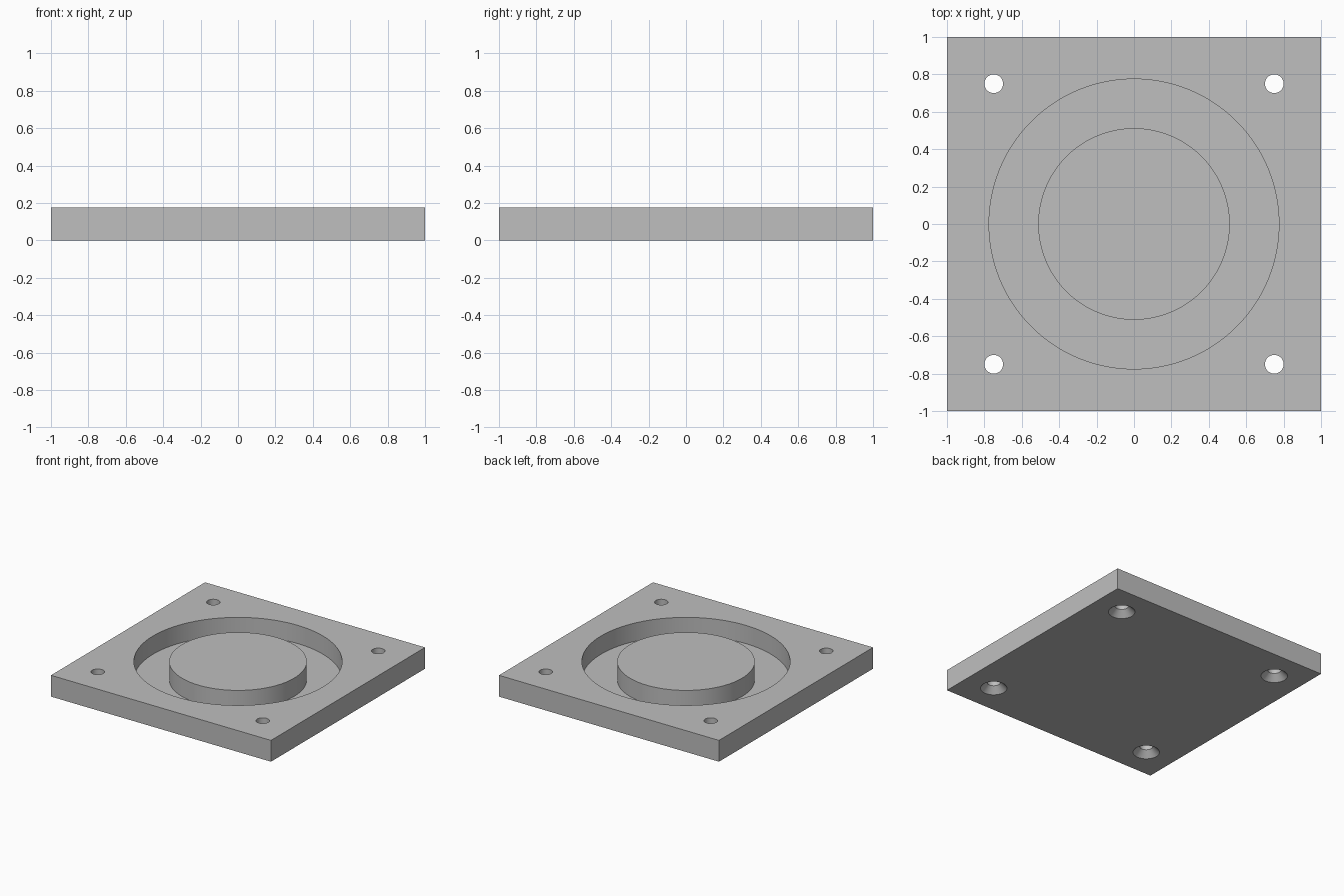
import bpy
import bmesh
import math

default = bpy.data.objects.get("Cube")
if default:
    bpy.data.objects.remove(default, do_unlink=True)

HEIGHT = 0.175
FLOOR = 0.025
GROOVE_R, BOSS_R = 0.775, 0.512
HOLE_R, SINK_R, HOLE_POS = 0.05, 0.1, 0.75

grey = bpy.data.materials.new("plain grey")
grey.use_nodes = True
colour = (0.52, 0.52, 0.52, 1)
grey.diffuse_color = colour
grey.node_tree.nodes["Principled BSDF"].inputs["Base Color"].default_value = colour


def lathe(name, profile, sides, x=0, y=0):
    """Spin a closed (radius, z) profile about a vertical axis."""
    bm = bmesh.new()
    verts = [bm.verts.new((r, 0, z)) for r, z in profile]
    edges = [bm.edges.new((v, verts[(i + 1) % len(verts)])) for i, v in enumerate(verts)]
    bmesh.ops.spin(bm, geom=verts + edges, cent=(0, 0, 0), axis=(0, 0, 1),
                   angle=math.tau, steps=sides, use_merge=True)
    bmesh.ops.remove_doubles(bm, verts=bm.verts, dist=1e-5)
    bmesh.ops.dissolve_degenerate(bm, edges=bm.edges, dist=1e-5)
    bmesh.ops.recalc_face_normals(bm, faces=bm.faces)
    mesh = bpy.data.meshes.new(name)
    bm.to_mesh(mesh)
    bm.free()
    obj = bpy.data.objects.new(name, mesh)
    obj.location = (x, y, 0)
    bpy.context.collection.objects.link(obj)
    return obj


# Square plate
bpy.ops.mesh.primitive_cube_add(size=1, location=(0, 0, HEIGHT / 2))
plate = bpy.context.object
plate.name = "base_plate"
plate.scale = (2, 2, HEIGHT)
bpy.ops.object.transform_apply(location=True, scale=True)
plate.data.materials.append(grey)

# Ring groove, leaving a round boss in the middle
over = HEIGHT + 0.1
cutters = [lathe("groove_cutter", [(BOSS_R, FLOOR), (GROOVE_R, FLOOR),
                                   (GROOVE_R, over), (BOSS_R, over)], 128)]

# Corner screw holes, countersunk from below
slope = SINK_R - HOLE_R
hole = [(0, -slope), (SINK_R + slope, -slope), (HOLE_R, slope), (HOLE_R, over), (0, over)]
for sx in (-1, 1):
    for sy in (-1, 1):
        cutters.append(lathe("hole_cutter", hole, 48, sx * HOLE_POS, sy * HOLE_POS))

# Cut everything and discard the cutters
bpy.context.view_layer.objects.active = plate
for cutter in cutters:
    cutter.hide_render = True
    mod = plate.modifiers.new("cut", "BOOLEAN")
    mod.operation = "DIFFERENCE"
    mod.solver = "EXACT"
    mod.object = cutter
    bpy.ops.object.modifier_apply(modifier=mod.name)
    bpy.data.objects.remove(cutter, do_unlink=True)

bpy.ops.object.select_all(action="DESELECT")
plate.select_set(True)
bpy.ops.object.shade_smooth_by_angle(angle=math.radians(30))
